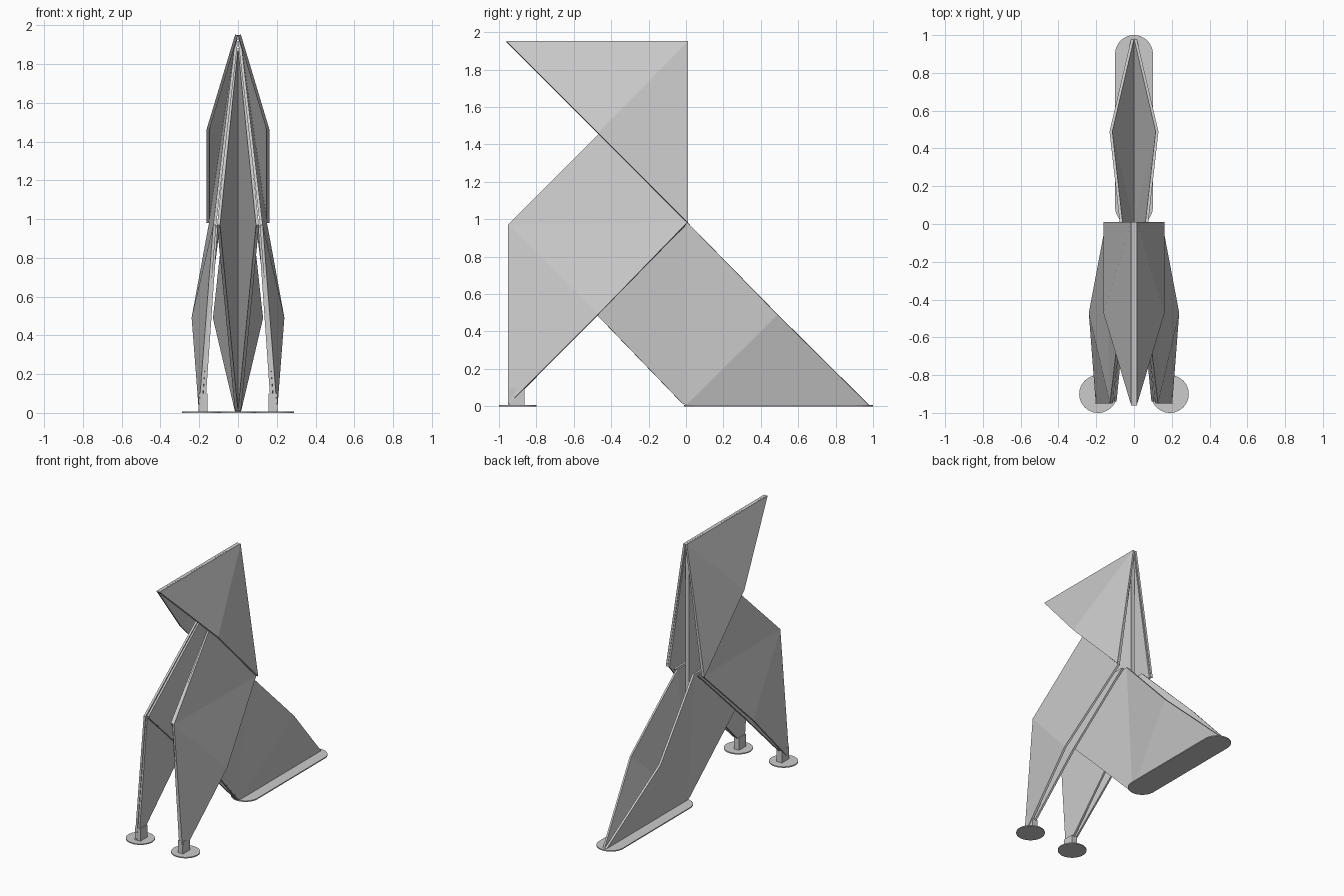
import bpy, bmesh

cube = bpy.data.objects.get("Cube")
if cube:
    bpy.data.objects.remove(cube, do_unlink=True)

paper = bpy.data.materials.new("light grey steel")
paper.use_nodes = True
GREY = (0.6, 0.6, 0.6, 1.0)
paper.diffuse_color = GREY
paper.node_tree.nodes["Principled BSDF"].inputs["Base Color"].default_value = GREY

T = 0.015       # sheet thickness
E = T / 2       # half thickness, where a fold meets the centre plane


def finish(name, bm, mirror):
    bmesh.ops.recalc_face_normals(bm, faces=bm.faces)
    mesh = bpy.data.meshes.new(name)
    bm.to_mesh(mesh)
    bm.free()
    mesh.materials.append(paper)
    obj = bpy.data.objects.new(name, mesh)
    bpy.context.collection.objects.link(obj)
    if mirror:
        mod = obj.modifiers.new("mirror", 'MIRROR')
        mod.use_mirror_merge = False
    return obj


def sheet(name, points, triangles):
    """Folded sheet from named corners, thickened and mirrored."""
    bm = bmesh.new()
    verts = {k: bm.verts.new(p) for k, p in points.items()}
    for tri in triangles.split():
        bm.faces.new([verts[k] for k in tri])
    obj = finish(name, bm, False)
    solid = obj.modifiers.new("thickness", 'SOLIDIFY')
    solid.thickness = T
    solid.offset = 0
    mod = obj.modifiers.new("mirror", 'MIRROR')
    mod.use_mirror_merge = False
    return obj


# Head: a hood folded along its top edge
sheet("head_hood", dict(
    a=(E, -0.96, 1.95), b=(E, 0.01, 1.95),
    c=(0.155, 0.01, 0.98), m=(0.155, -0.47, 1.46)), "abm bcm")

# Body side: upper triangle inside the hood and outer leg face
sheet("body_side", dict(
    h=(E, 0, 1.92), p=(0.12, -0.95, 0.97), l=(0.195, -0.95, 0.01),
    n=(0.232, -0.47, 0.49), o=(0.142, 0.005, 0.98)), "pln pno poh")

# Inner layer of each leg
sheet("leg_lining", dict(
    p=(0.112, -0.94, 0.96), l=(0.178, -0.945, 0.01),
    n=(0.16, -0.47, 0.49), o=(0.1, 0, 0.97)), "pln pno")

# Tail: a hood folded along the bottom edge, running up inside the body
sheet("tail_side", dict(
    t=(E, 0.98, 0.005), b=(E, 0, 0.005), q=(0.122, 0.49, 0.49),
    o=(0.068, 0.01, 0.98), p=(0.1, -0.94, 0.96)), "tbq boq bpo")

# Centre sheet folded along the upright spine
sheet("centre_fold", dict(
    h=(E, -0.015, 1.88), s=(E, -0.015, 0.01),
    p=(0.1, -0.94, 0.97)), "hps")


def plate(name, x, ends, radius, height, mirror):
    """Thin plate shaped as the hull of one or two circles."""
    bm = bmesh.new()
    for y in ends:
        bmesh.ops.create_circle(bm, segments=48, radius=radius)
        bmesh.ops.translate(bm, verts=bm.verts[-48:], vec=(x, y, 0))
    bmesh.ops.convex_hull(bm, input=bm.verts)
    if not bm.faces:
        bm.faces.new(bm.verts)
    bmesh.ops.dissolve_limit(bm, angle_limit=0.01, verts=bm.verts, edges=bm.edges)
    # keep a single flat outline, then raise it
    face = max(bm.faces, key=lambda f: f.calc_area())
    extra = [f for f in bm.faces if f is not face]
    if extra:
        bmesh.ops.delete(bm, geom=extra, context='FACES')
    out = bmesh.ops.extrude_face_region(bm, geom=[face], use_keep_orig=True)
    top = [g for g in out["geom"] if isinstance(g, bmesh.types.BMVert)]
    bmesh.ops.translate(bm, verts=top, vec=(0, 0, height))
    return finish(name, bm, mirror)


# Ground plates under the tail and the feet
plate("tail_base", 0, (0.09, 0.9), 0.1, 0.008, False)
plate("foot_disc", 0.19, (-0.9,), 0.1, 0.008, True)

# Short posts tying the legs to the discs
bm = bmesh.new()
bmesh.ops.create_cube(bm, size=1)
bmesh.ops.scale(bm, verts=bm.verts, vec=(0.045, 0.085, 0.1))
bmesh.ops.translate(bm, verts=bm.verts, vec=(0.18, -0.905, 0.05))
finish("foot_post", bm, True)
